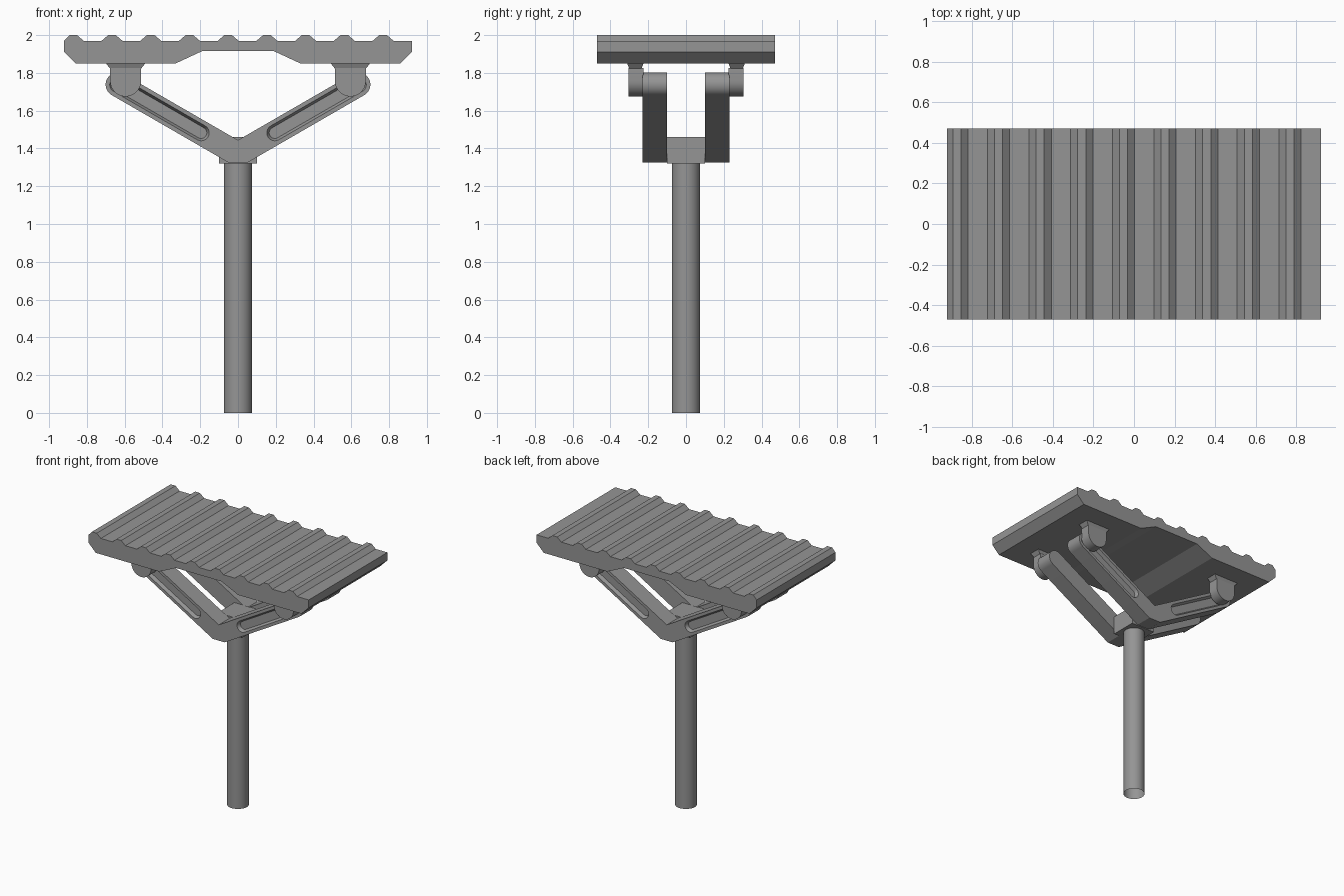
import bpy, bmesh, math
from mathutils import Vector

if "Cube" in bpy.data.objects:
    bpy.data.objects.remove(bpy.data.objects["Cube"], do_unlink=True)

grey = bpy.data.materials.new("mid grey")
grey.use_nodes = True
grey.diffuse_color = (0.3, 0.3, 0.3, 1)
grey.node_tree.nodes["Principled BSDF"].inputs["Base Color"].default_value = (0.3, 0.3, 0.3, 1)


def loft(name, sections, caps=(True, True)):
    """Join equal-length rings of points into a shell with optional end caps."""
    bm = bmesh.new()
    rings = [[bm.verts.new(p) for p in s] for s in sections]
    n = len(rings[0])
    for a, b in zip(rings, rings[1:]):
        for i in range(n):
            j = (i + 1) % n
            bm.faces.new((a[i], a[j], b[j], b[i]))
    if caps[0]:
        bm.faces.new(rings[0][::-1])
    if caps[1]:
        bm.faces.new(rings[-1])
    bmesh.ops.recalc_face_normals(bm, faces=bm.faces)
    mesh = bpy.data.meshes.new(name)
    bm.to_mesh(mesh)
    bm.free()
    mesh.materials.append(grey)
    ob = bpy.data.objects.new(name, mesh)
    bpy.context.collection.objects.link(ob)
    return ob


def extrude_y(name, profile, y0, y1):
    return loft(name, [[(x, y, z) for x, z in profile] for y in (y0, y1)])


def activate(ob):
    bpy.ops.object.select_all(action='DESELECT')
    ob.select_set(True)
    bpy.context.view_layer.objects.active = ob


def smooth(ob):
    activate(ob)
    bpy.ops.object.shade_smooth_by_angle(angle=math.radians(30))


def arc(c, r, start, end, n=16):
    angles = [math.radians(start + (end - start) * i / n) for i in range(n + 1)]
    return [(c[0] + r * math.cos(a), c[1] + r * math.sin(a)) for a in angles]


# Ridged deck
underside = [(-0.92, 1.91), (-0.86, 1.85), (-0.33, 1.85), (-0.19, 1.915)]
deck = underside + [(-x, z) for x, z in reversed(underside)] + [(0.92, 1.97)]
for i in reversed(range(9)):
    c = -0.872 + i * 0.205
    deck += [(c + 0.055, 1.97), (c + 0.02, 2.0), (c - 0.02, 2.0), (max(c - 0.055, -0.92), 1.97)]
extrude_y("deck", deck, -0.47, 0.47)

# Post, open at the bottom, and the block on top of it
post = loft("post", [[(x, y, z) for x, y in arc((0, 0), 0.075, 0, 360, 32)[:-1]]
                     for z in (0, 1.32)], caps=(False, True))
smooth(post)
extrude_y("post_block", [(-0.1, 1.32), (0.1, 1.32), (0.1, 1.46), (-0.1, 1.46)], -0.1, 0.1)

# V-shaped arms with tapered slots in their outer faces
SLOPE = math.tan(math.radians(30))
tip = Vector((0.637, 1.738))
inner = Vector((0.195, tip.y - (tip.x - 0.195) * SLOPE))
half = [(0.05, 1.325)] + arc(tip, 0.064, -60, 120)
v_profile = half + [(0, 1.444)] + [(-x, z) for x, z in reversed(half)]


def slot(r):
    return arc(tip, r, -60, 120, 12) + arc(inner, r, 120, 300, 12)


for side, word in ((-1, "front"), (1, "back")):
    arms = extrude_y(word + "_arms", v_profile, side * 0.10, side * 0.23)
    for sx in (-1, 1):
        cutter = loft("slot_cutter", [[(sx * x, side * y, z) for x, z in slot(r)]
                                      for r, y in ((0.030, 0.205), (0.046, 0.237))])
        activate(arms)
        mod = arms.modifiers.new("slot", 'BOOLEAN')
        mod.operation, mod.solver, mod.object = 'DIFFERENCE', 'EXACT', cutter
        bpy.ops.object.modifier_apply(modifier=mod.name)
        bpy.data.objects.remove(cutter, do_unlink=True)
    smooth(arms)

    # Rounded lugs hanging from the deck, flared where they meet it
    for sx, hand in ((-1, "right"), (1, "left")):
        cx = sx * 0.595
        name = f"{word}_{hand}_lug"
        lug = arc((cx, 1.757), 0.082, 180, 360) + [(cx + 0.082, 1.825), (cx - 0.082, 1.825)]
        smooth(extrude_y(name, lug, side * 0.225, side * 0.305))
        loft(name + "_flare", [[(cx + i * w, side * (0.268 + j * d), z)
                                for i, j in ((-1, -1), (1, -1), (1, 1), (-1, 1))]
                               for w, d, z in ((0.082, 0.032, 1.822), (0.105, 0.044, 1.852))])
